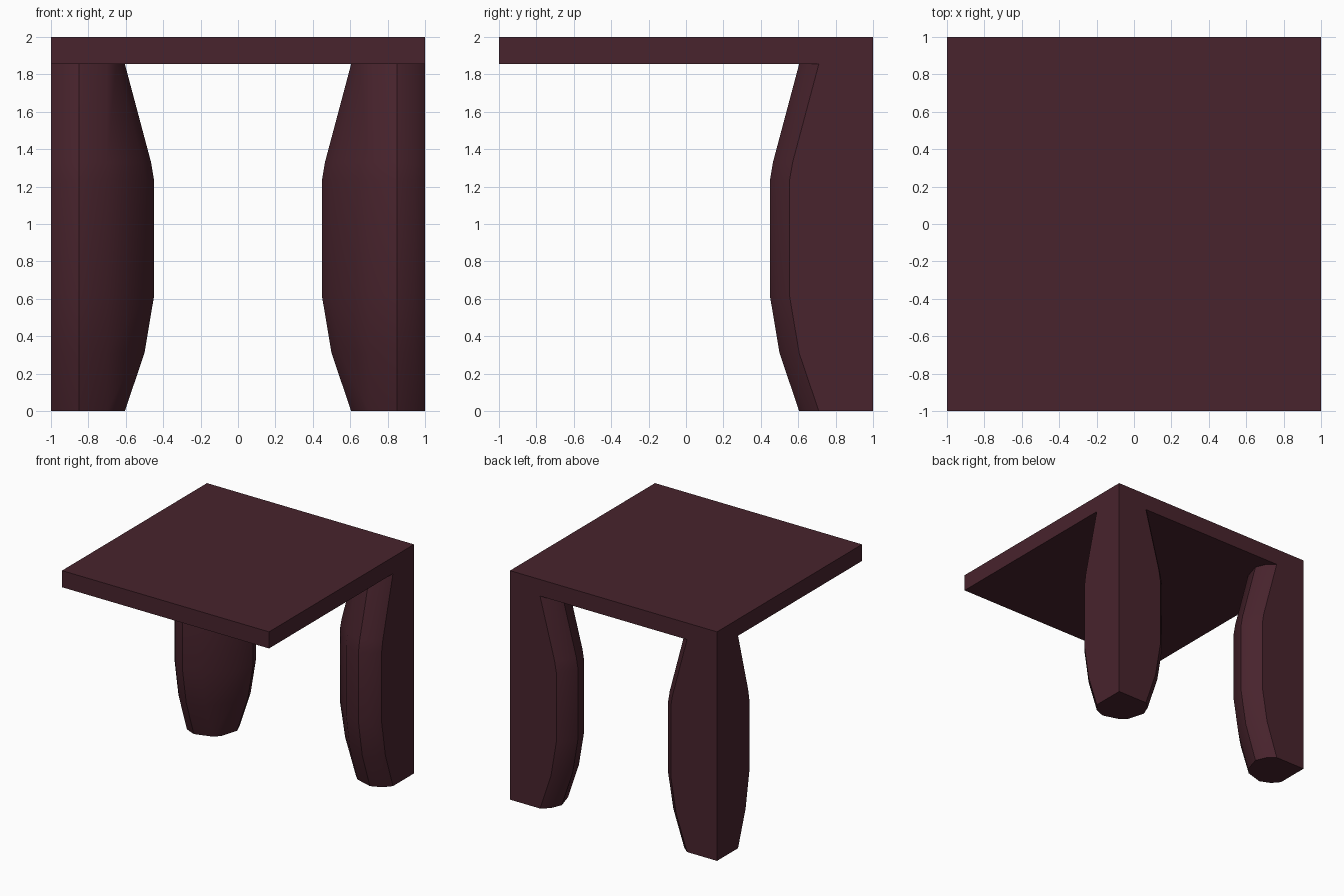
import bpy, bmesh

if "Cube" in bpy.data.objects:
    bpy.data.objects.remove(bpy.data.objects["Cube"])

wood = bpy.data.materials.new("dark maroon")
wood.diffuse_color = (0.065, 0.017, 0.026, 1)
wood.use_nodes = True
wood.node_tree.nodes["Principled BSDF"].inputs["Base Color"].default_value = wood.diffuse_color

UNDERSIDE = 1.855

# Half of the leg's cross-section, from the outer x face to the inner corner:
# (x, y); the other half is the same with x and y swapped
HALF = [(1.0, 0.71), (0.945, 0.645), (0.85, 0.605), (0.70, 0.65)]

# Bulge towards the middle of the table at each height: (z, bulge)
BULGE = [(0, 0), (0.31, 0.105), (0.62, 0.157), (1.23, 0.157), (1.33, 0.14), (UNDERSIDE, 0)]


def finish(bm, name, smooth=False):
    bmesh.ops.recalc_face_normals(bm, faces=bm.faces)
    mesh = bpy.data.meshes.new(name)
    bm.to_mesh(mesh)
    bm.free()
    mesh.materials.append(wood)
    obj = bpy.data.objects.new(name, mesh)
    bpy.context.collection.objects.link(obj)
    if smooth:
        bpy.ops.object.select_all(action='DESELECT')
        obj.select_set(True)
        bpy.context.view_layer.objects.active = obj
        bpy.ops.object.shade_smooth_by_angle(angle=0.5)
    return obj


def leg(name, side):
    bm = bmesh.new()
    rings = []
    for z, d in BULGE:
        section = [(1, 1)]
        section += [(x, y - d) for x, y in HALF]
        section += [(y - d, x) for x, y in reversed(HALF)]
        rings.append([bm.verts.new((side * x, y, z)) for x, y in section])
    n = len(rings[0])
    for lo, hi in zip(rings, rings[1:]):
        for i in range(n):
            j = (i + 1) % n
            bm.faces.new((lo[i], lo[j], hi[j], hi[i]))
    bm.faces.new(rings[0])
    bm.faces.new(rings[-1])
    return finish(bm, name, smooth=True)


# Square table top
bm = bmesh.new()
bmesh.ops.create_cube(bm, size=1)
bmesh.ops.scale(bm, vec=(2, 2, 2 - UNDERSIDE), verts=bm.verts)
bmesh.ops.translate(bm, vec=(0, 0, (2 + UNDERSIDE) / 2), verts=bm.verts)
finish(bm, "table_top")

# Two bulging legs under the back corners
leg("back_left_leg", -1)
leg("back_right_leg", 1)
